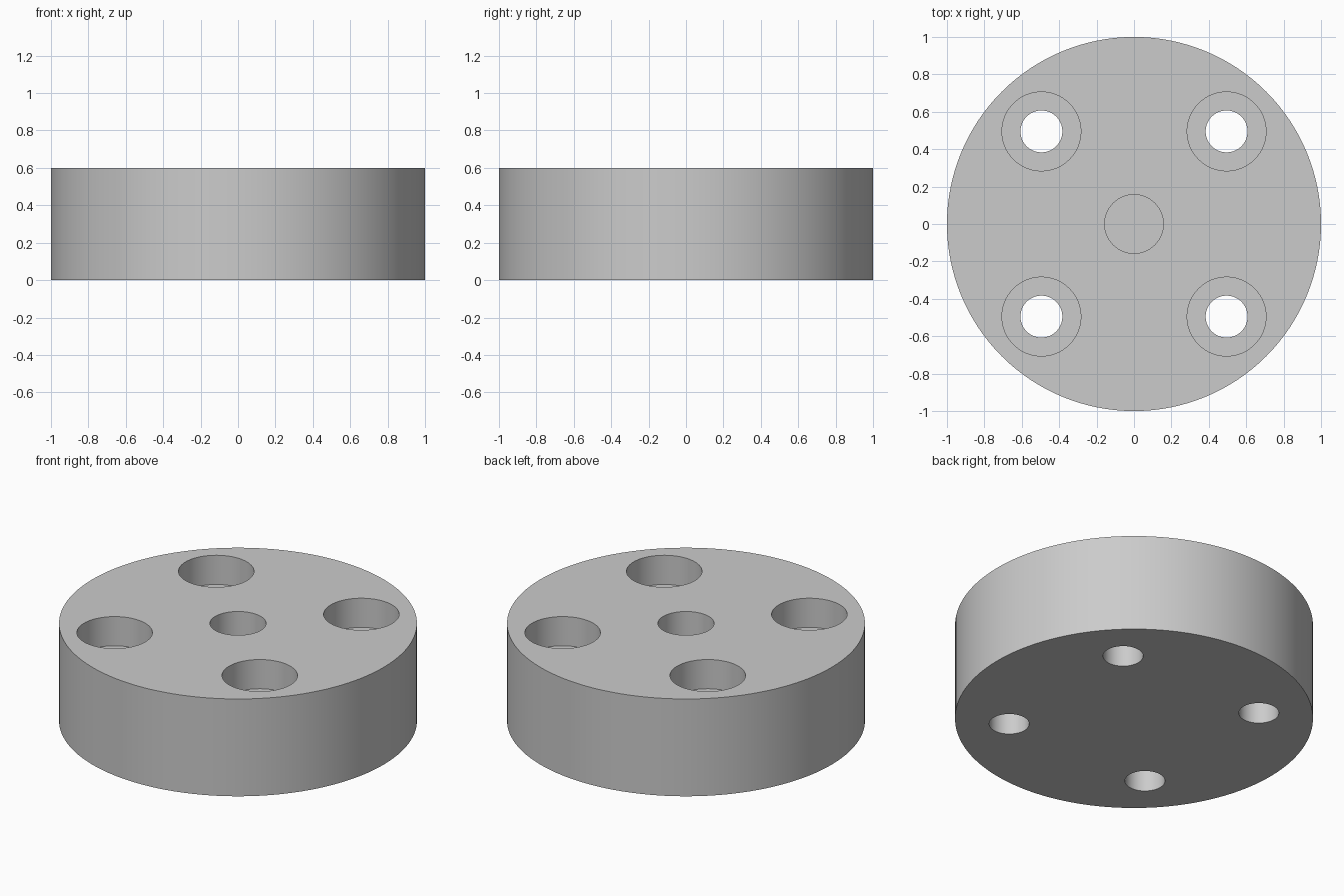
import bpy
import bmesh
import math

cube = bpy.data.objects.get("Cube")
if cube:
    bpy.data.objects.remove(cube, do_unlink=True)

HEIGHT = 0.6
BOLT_OFFSET = 0.495


def turned(name, profile, segments, x=0, y=0):
    """Closed solid turned about z from (radius, height) rings, bottom to top."""
    bm = bmesh.new()
    rings = []
    for radius, z in profile:
        angles = [math.tau * i / segments for i in range(segments)]
        rings.append([bm.verts.new((x + radius * math.cos(a), y + radius * math.sin(a), z))
                      for a in angles])
    for low, high in zip(rings, rings[1:]):
        for i in range(segments):
            j = (i + 1) % segments
            bm.faces.new((low[i], low[j], high[j], high[i]))
    bm.faces.new(list(reversed(rings[0])))
    bm.faces.new(rings[-1])
    mesh = bpy.data.meshes.new(name)
    bm.to_mesh(mesh)
    bm.free()
    obj = bpy.data.objects.new(name, mesh)
    bpy.context.collection.objects.link(obj)
    return obj


# Round disc body
disc = turned("disc_body", [(1, 0), (1, HEIGHT)], 128)

grey = bpy.data.materials.new("plain_grey")
grey.use_nodes = True
colour = (0.6, 0.6, 0.6, 1)
grey.diffuse_color = colour
grey.node_tree.nodes["Principled BSDF"].inputs["Base Color"].default_value = colour
disc.data.materials.append(grey)

# Blind centre hole, then four counterbored through holes
top = HEIGHT + 0.1
cutters = [turned("centre_hole_cutter", [(0.157, 0.3), (0.157, top)], 64)]
bolt_profile = [(0.112, -0.1), (0.112, 0.42), (0.211, 0.42), (0.211, top)]
for sx in (-1, 1):
    for sy in (-1, 1):
        cutters.append(turned("bolt_hole_cutter", bolt_profile, 64,
                              sx * BOLT_OFFSET, sy * BOLT_OFFSET))

bpy.ops.object.select_all(action="DESELECT")
disc.select_set(True)
bpy.context.view_layer.objects.active = disc
for cutter in cutters:
    cutter.hide_render = True
    cutter.data.materials.append(grey)
    mod = disc.modifiers.new("hole", "BOOLEAN")
    mod.operation = "DIFFERENCE"
    mod.solver = "EXACT"
    mod.object = cutter
    bpy.ops.object.modifier_apply(modifier=mod.name)
    bpy.data.objects.remove(cutter, do_unlink=True)

# Smooth walls with crisp rims
bpy.ops.object.shade_smooth_by_angle(angle=math.radians(30))
